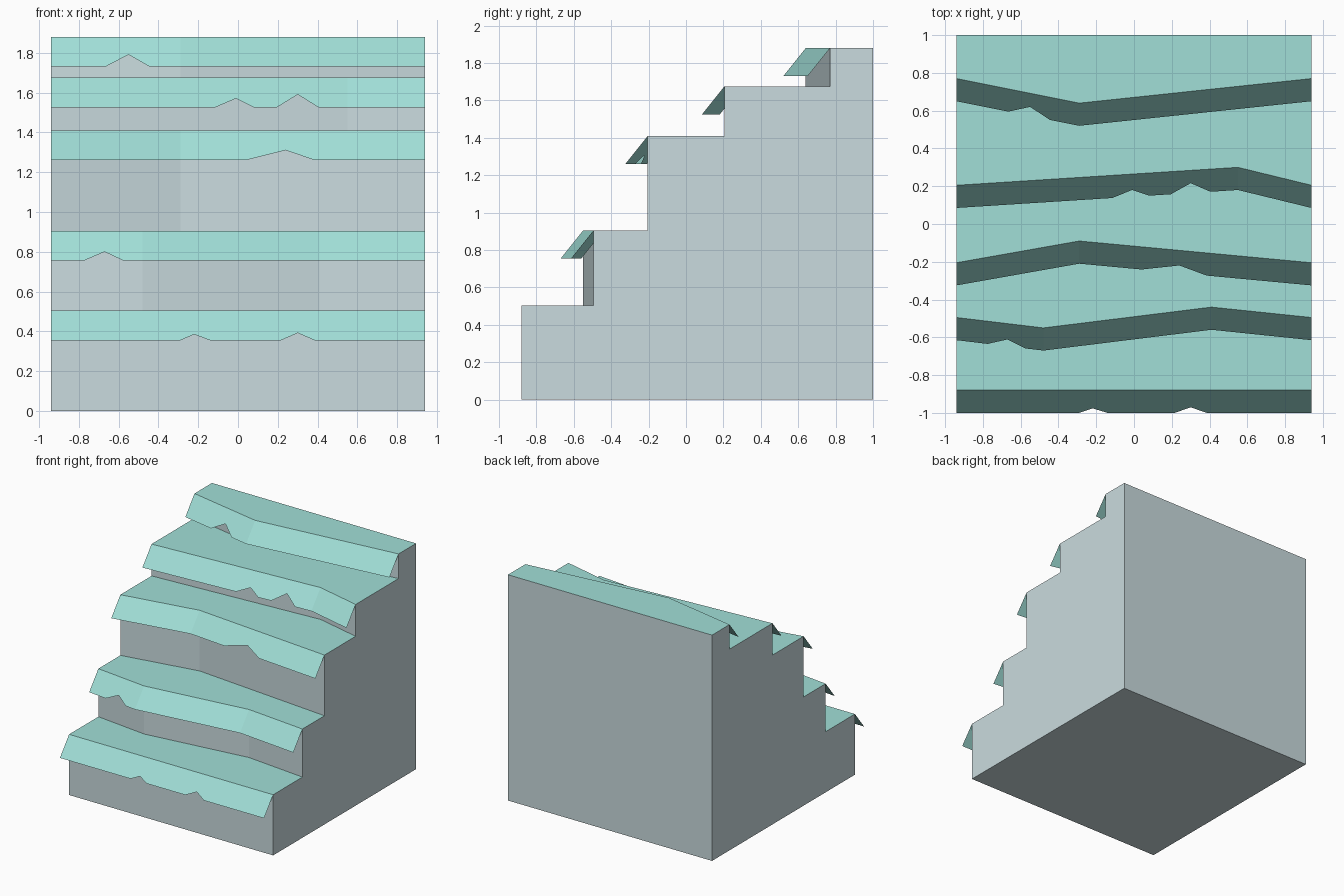
import bpy, bmesh

if "Cube" in bpy.data.objects:
    bpy.data.objects.remove(bpy.data.objects["Cube"])

W, BACK = 0.94, 1.0          # half width, back plane
DROP, REACH = 0.15, 0.12     # height and overhang of each flap

# Each terrace: top height, front edge (x, y), notches (left, peak, right, height)
TERRACES = [
    (0.505, [(-W, -0.88), (W, -0.88)],
     [(-0.29, -0.22, -0.14, 0.03), (0.215, 0.30, 0.385, 0.037)]),
    (0.905, [(-W, -0.495), (-0.48, -0.55), (0.41, -0.44), (W, -0.495)],
     [(-0.775, -0.67, -0.575, 0.045)]),
    (1.41, [(-W, -0.205), (-0.29, -0.09), (W, -0.205)],
     [(0.04, 0.24, 0.385, 0.05)]),
    (1.675, [(-W, 0.205), (0.55, 0.30), (W, 0.205)],
     [(-0.115, -0.01, 0.08, 0.045), (0.195, 0.30, 0.405, 0.065)]),
    (1.88, [(-W, 0.77), (-0.29, 0.64), (W, 0.77)],
     [(-0.665, -0.55, -0.445, 0.06)]),
]


def material(name, rgb):
    m = bpy.data.materials.new(name)
    m.diffuse_color = (*rgb, 1)
    m.use_nodes = True
    m.node_tree.nodes["Principled BSDF"].inputs["Base Color"].default_value = m.diffuse_color
    return m


stone = material("pale_grey_stone", (0.59, 0.71, 0.735))
teal = material("pale_teal", (0.355, 0.735, 0.68))


def make_object(name, bm, mats):
    mesh = bpy.data.meshes.new(name)
    bm.to_mesh(mesh)
    bm.free()
    for m in mats:
        mesh.materials.append(m)
    obj = bpy.data.objects.new(name, mesh)
    bpy.context.collection.objects.link(obj)
    return obj


def interp(points, x):
    """Height of a polyline at x."""
    for (x0, y0), (x1, y1) in zip(points, points[1:]):
        if x <= x1:
            return y0 + (y1 - y0) * (x - x0) / (x1 - x0)
    return points[-1][1]


# Stepped block: grey risers, sides, back and base, with teal treads
bm = bmesh.new()


def face(points, mat=0):
    bm.faces.new([bm.verts.new(p) for p in points]).material_index = mat


profile_left, low = [], 0.0
for i, (top, edge, _) in enumerate(TERRACES):
    for (x0, y0), (x1, y1) in zip(edge, edge[1:]):
        face([(x0, y0, low), (x1, y1, low), (x1, y1, top), (x0, y0, top)])
    behind = TERRACES[i + 1][1] if i + 1 < len(TERRACES) else [(-W, BACK), (W, BACK)]
    face([(x, y, top) for x, y in edge] + [(x, y, top) for x, y in reversed(behind)], 1)
    profile_left += [(edge[0][1], low), (edge[0][1], top)]
    low = top
profile_left += [(BACK, low), (BACK, 0)]
face([(-W, y, z) for y, z in reversed(profile_left)])
face([(W, y, z) for y, z in profile_left])
front = TERRACES[0][1][0][1]
face([(W, BACK, 0), (-W, BACK, 0), (-W, BACK, low), (W, BACK, low)])
face([(-W, BACK, 0), (W, BACK, 0), (W, front, 0), (-W, front, 0)])
bmesh.ops.remove_doubles(bm, verts=bm.verts, dist=1e-4)
bmesh.ops.recalc_face_normals(bm, faces=bm.faces)
make_object("stepped_block", bm, [stone, teal])

# Overhanging flaps: thin sloped sheets with notched lower edges
for n, (top, edge, notches) in enumerate(TERRACES, 1):
    cut = [(-W, 0)]
    for left, peak, right, h in notches:
        cut += [(left, 0), (peak, h), (right, 0)]
    cut.append((W, 0))
    xs = sorted({x for x, _ in edge} | {x for x, _ in cut})
    bm = bmesh.new()
    columns = []
    for x in xs:
        y, h = interp(edge, x), interp(cut, x)
        reach = REACH * (1 - h / DROP)
        columns.append((bm.verts.new((x, y, top)),
                        bm.verts.new((x, y - reach, top - DROP + h))))
    for (a, b), (c, d) in zip(columns, columns[1:]):
        bm.faces.new((a, b, d, c))
    make_object(f"flap_{n}", bm, [teal])
